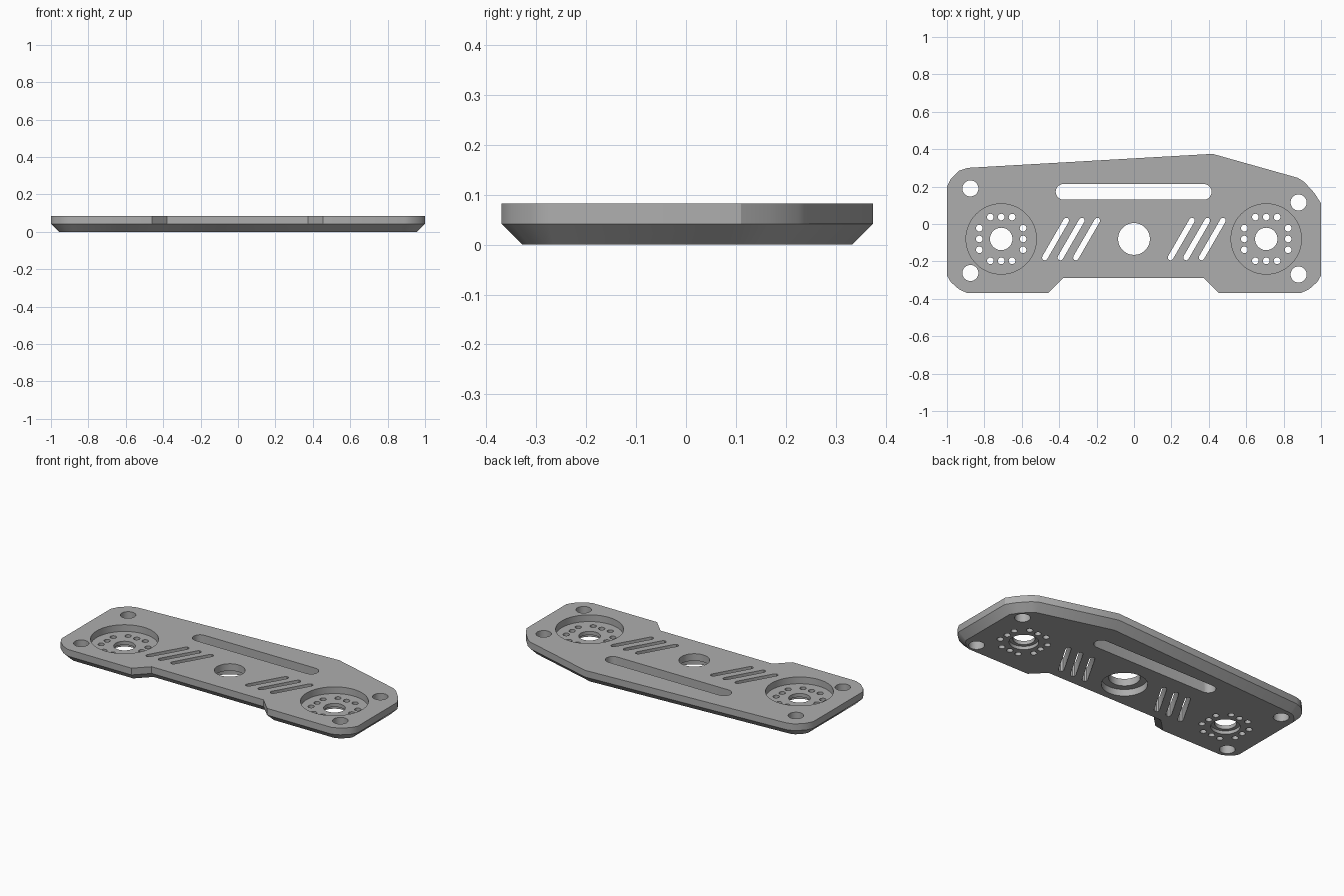
import bpy, bmesh, math
from mathutils import Vector

cube = bpy.data.objects.get("Cube")
if cube:
    bpy.data.objects.remove(cube, do_unlink=True)

HEIGHT, CHAMFER = 0.083, 0.042
MID = 0.042

grey = bpy.data.materials.new("plain grey")
grey.use_nodes = True
colour = (0.42, 0.42, 0.42, 1)
grey.diffuse_color = colour
grey.node_tree.nodes["Principled BSDF"].inputs["Base Color"].default_value = colour


def loft(bm, rings):
    """Closed solid through matching rings of 3D points, bottom ring first."""
    loops = [[bm.verts.new(p) for p in ring] for ring in rings]
    n = len(loops[0])
    bm.faces.new(loops[0][::-1])
    bm.faces.new(loops[-1])
    for low, high in zip(loops, loops[1:]):
        for i in range(n):
            j = (i + 1) % n
            bm.faces.new((low[i], low[j], high[j], high[i]))


def prism(bm, points, z0, z1):
    loft(bm, [[(x, y, z) for x, y in points] for z in (z0, z1)])


def circle(x, y, r, n=32):
    return [(x + r * math.cos(math.tau * i / n), y + r * math.sin(math.tau * i / n)) for i in range(n)]


def capsule(a, b, r, n=10):
    """Rounded slot outline from a to b."""
    a, b = Vector(a), Vector(b)
    t = math.atan2(b.y - a.y, b.x - a.x)
    pts = []
    for c, start in ((b, t - math.pi / 2), (a, t + math.pi / 2)):
        for i in range(n + 1):
            u = start + math.pi * i / n
            pts.append((c.x + r * math.cos(u), c.y + r * math.sin(u)))
    return pts


def inset(points, d):
    """Mitred inward offset of a counter-clockwise outline."""
    out = []
    for i, p in enumerate(points):
        p = Vector(p)
        e1 = (p - Vector(points[i - 1])).normalized()
        e2 = (Vector(points[(i + 1) % len(points)]) - p).normalized()
        n1, n2 = Vector((-e1.y, e1.x)), Vector((-e2.y, e2.x))
        out.append(p + (n1 + n2) * d / (1 + n1.dot(n2)))
    return out


def make(name, bm):
    bmesh.ops.recalc_face_normals(bm, faces=bm.faces)
    mesh = bpy.data.meshes.new(name)
    bm.to_mesh(mesh)
    bm.free()
    obj = bpy.data.objects.new(name, mesh)
    bpy.context.collection.objects.link(obj)
    mesh.materials.append(grey)
    return obj


# Plate with a chamfered underside
outline = [(-0.46, -0.37), (-0.38, -0.29), (0.375, -0.29), (0.455, -0.37),
           (0.89, -0.37), (0.935, -0.35), (0.98, -0.31), (1, -0.275),
           (1, 0.11), (0.965, 0.165), (0.91, 0.225), (0.875, 0.247),
           (0.42, 0.375), (-0.89, 0.3), (-0.935, 0.285), (-0.98, 0.24),
           (-1, 0.2), (-1, -0.275), (-0.98, -0.31), (-0.935, -0.35), (-0.89, -0.37)]
bm = bmesh.new()
loft(bm, [[(x, y, 0) for x, y in inset(outline, CHAMFER)],
          [(x, y, MID) for x, y in outline],
          [(x, y, HEIGHT) for x, y in outline]])
plate = make("mounting_plate", bm)

# Round pockets in the top, counterbores in the underside
pockets, bores, holes = bmesh.new(), bmesh.new(), bmesh.new()
LOW, HIGH = -0.1, 0.2
prism(bores, circle(0, -0.08, 0.125, 48), LOW, 0.04)
prism(holes, circle(0, -0.08, 0.085, 48), LOW, HIGH)
for x in (-0.71, 0.707):
    prism(pockets, circle(x, -0.08, 0.188, 64), MID, HIGH)
    prism(bores, circle(x, -0.08, 0.08, 40), LOW, 0.02)
    prism(holes, circle(x, -0.08, 0.06, 40), LOW, HIGH)
    # Three small holes on each of four sides
    for side in (-0.117, 0.117):
        for step in (-0.058, 0, 0.058):
            prism(holes, circle(x + side, -0.08 + step, 0.018, 16), LOW, HIGH)
            prism(holes, circle(x + step, -0.08 + side, 0.018, 16), LOW, HIGH)

# Corner screw holes, long slot and slanted vents
for x, y in ((-0.875, 0.19), (0.88, 0.115), (-0.875, -0.262), (0.88, -0.27)):
    prism(holes, circle(x, y, 0.043), LOW, HIGH)
prism(holes, capsule((-0.377, 0.172), (0.373, 0.172), 0.042), LOW, HIGH)
for start in (-0.477, 0.195):
    for i in range(3):
        x = start + 0.083 * i
        prism(holes, capsule((x, -0.18), (x + 0.115, 0.019), 0.015, 4), LOW, HIGH)

cutters = [make(n, b) for n, b in (("pocket_cutter", pockets), ("bore_cutter", bores), ("hole_cutter", holes))]
for cutter in cutters:
    cutter.hide_render = True
    mod = plate.modifiers.new(cutter.name, 'BOOLEAN')
    mod.operation, mod.solver, mod.object = 'DIFFERENCE', 'EXACT', cutter

# Bake the cuts and drop the cutters
graph = bpy.context.evaluated_depsgraph_get()
baked = bpy.data.meshes.new_from_object(plate.evaluated_get(graph))
plate.modifiers.clear()
plate.data = baked
for cutter in cutters:
    bpy.data.objects.remove(cutter, do_unlink=True)
baked.materials.clear()
baked.materials.append(grey)
for face in baked.polygons:
    face.material_index = 0

bpy.ops.object.select_all(action='DESELECT')
plate.select_set(True)
bpy.context.view_layer.objects.active = plate
bpy.ops.object.shade_smooth_by_angle(angle=math.radians(32))
